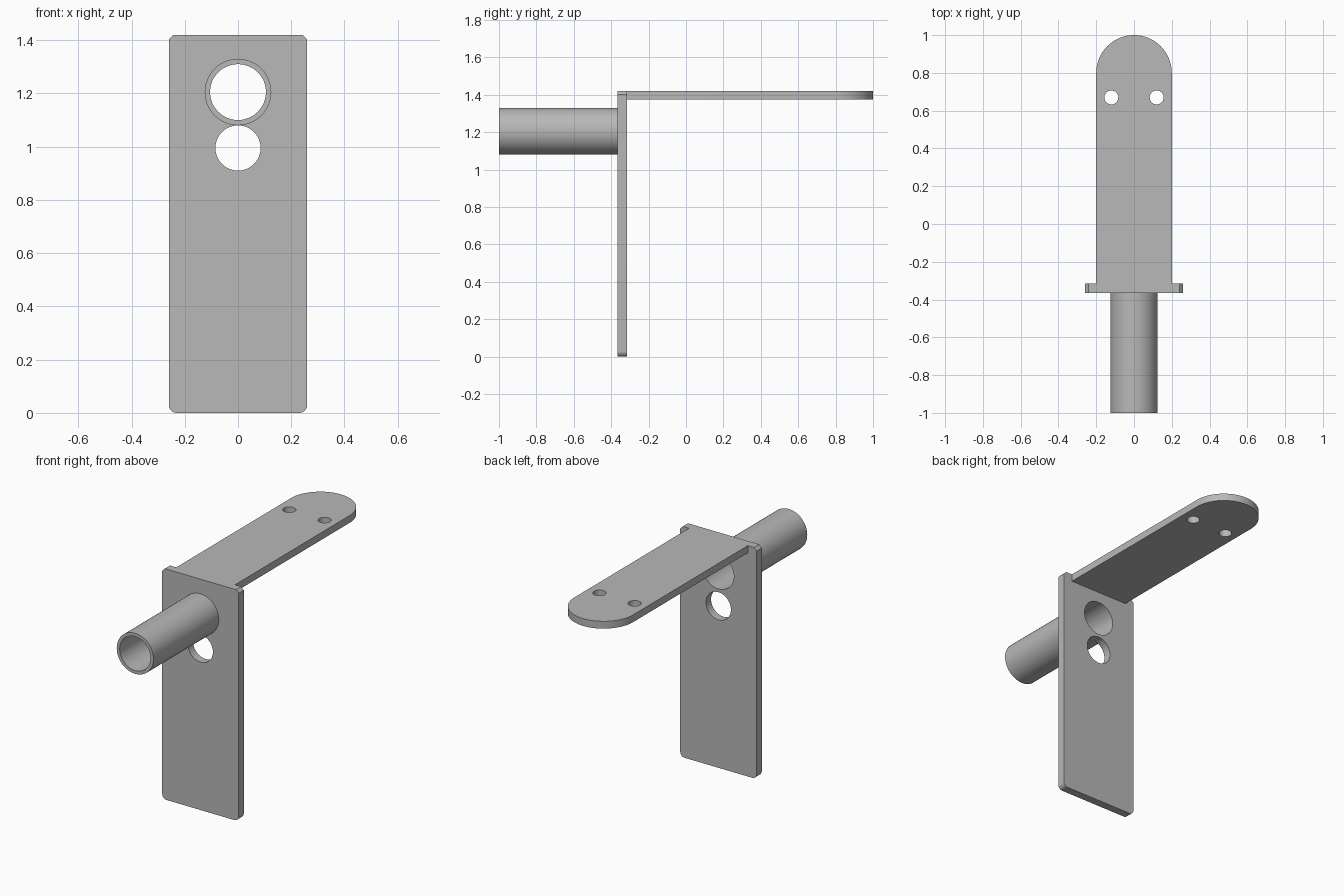
import bpy
import bmesh
from math import cos, sin, pi, radians
from mathutils import Vector

cube = bpy.data.objects.get("Cube")
if cube:
    bpy.data.objects.remove(cube, do_unlink=True)

steel = bpy.data.materials.new("grey_steel")
steel.use_nodes = True
grey = (0.48, 0.48, 0.48, 1)
steel.diffuse_color = grey
steel.node_tree.nodes["Principled BSDF"].inputs["Base Color"].default_value = grey


def arc(cx, cy, r, start, end, steps):
    """Points on an arc, angles in degrees, both ends included."""
    angles = [radians(start + (end - start) * i / steps) for i in range(steps + 1)]
    return [(cx + r * cos(a), cy + r * sin(a)) for a in angles]


def circle(cx, cy, r, sides=48):
    return arc(cx, cy, r, 0, 360, sides)[:-1]


def extruded(name, outlines, place, depth):
    """Fill an outline with holes, then extrude it by the depth vector."""
    bm = bmesh.new()
    edges = []
    for loop in outlines:
        verts = [bm.verts.new(place(u, v)) for u, v in loop]
        edges += [bm.edges.new((verts[i - 1], verts[i])) for i in range(len(verts))]
    bmesh.ops.triangle_fill(bm, use_beauty=True, edges=edges)
    result = bmesh.ops.extrude_face_region(bm, geom=bm.faces[:], use_keep_orig=True)
    moved = [g for g in result["geom"] if isinstance(g, bmesh.types.BMVert)]
    bmesh.ops.translate(bm, verts=moved, vec=Vector(depth))
    bmesh.ops.recalc_face_normals(bm, faces=bm.faces[:])
    mesh = bpy.data.meshes.new(name)
    bm.to_mesh(mesh)
    bm.free()
    mesh.materials.append(steel)
    obj = bpy.data.objects.new(name, mesh)
    bpy.context.collection.objects.link(obj)
    bpy.ops.object.select_all(action='DESELECT')
    obj.select_set(True)
    bpy.context.view_layer.objects.active = obj
    bpy.ops.object.shade_smooth_by_angle(angle=radians(30))
    return obj


front, back, thick = -0.365, -0.315, 0.05
height, half = 1.42, 0.26
bore = circle(0, 1.205, 0.105)

# Upright plate: rounded bottom corners, chamfered top corners, two holes
r, c = 0.03, 0.018
plate = (arc(r - half, r, r, 180, 270, 8) + arc(half - r, r, r, 270, 360, 8)
         + [(half, height - c), (half - c, height),
            (c - half, height), (-half, height - c)])
extruded("upright_plate", [plate, bore, circle(0, 0.995, 0.085)],
         lambda u, v: (u, front, v), (0, thick, 0))

# Horizontal arm: round free end and a pair of screw holes
arm = [(-0.2, back), (0.2, back)] + arc(0, 0.8, 0.2, 0, 180, 32)
holes = [circle(x, 0.67, 0.037, 32) for x in (-0.12, 0.12)]
extruded("horizontal_arm", [arm] + holes,
         lambda u, v: (u, v, height - 0.045), (0, 0, 0.045))

# Open tube standing out from the front of the plate
extruded("front_tube", [circle(0, 1.205, 0.125), bore],
         lambda u, v: (u, -1, v), (0, front + 1, 0))
